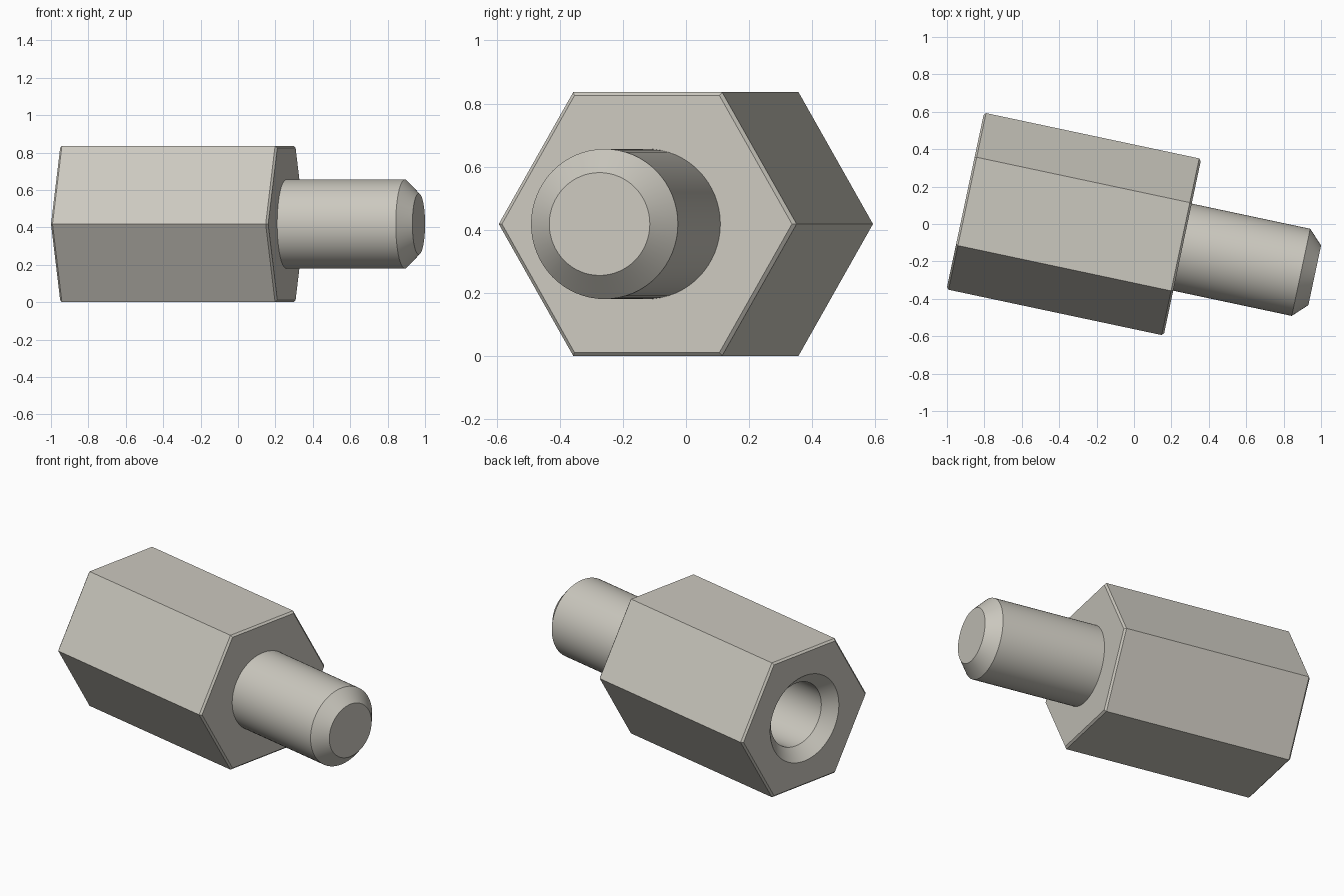
import bpy
import bmesh
import math
from mathutils import Matrix

cube = bpy.data.objects.get("Cube")
if cube:
    bpy.data.objects.remove(cube, do_unlink=True)

# Main dimensions, measured along the axis from the hole end
BODY, TIP = 1.187, 1.91
APOTHEM, EDGE = 0.418, 0.011
STUD_R, STUD_BEVEL = 0.238, 0.075
HOLE_R, SINK_R, SINK, HOLE_DEPTH = 0.195, 0.265, 0.07, 0.72
SEGMENTS = 64
PLACE = Matrix.Translation((-0.902, 0.123, APOTHEM)) @ Matrix.Rotation(math.radians(-12), 4, "Z")

metal = bpy.data.materials.new("warm grey metal")
metal.use_nodes = True
COLOUR = (0.60, 0.58, 0.52, 1)
metal.diffuse_color = COLOUR
metal.node_tree.nodes["Principled BSDF"].inputs["Base Color"].default_value = COLOUR


def ring(bm, x, radius, sides):
    """Closed loop of vertices around the axis, first corner towards +y."""
    angles = [math.tau * i / sides for i in range(sides)]
    return [bm.verts.new((x, radius * math.cos(a), radius * math.sin(a))) for a in angles]


def skin(bm, profile, sides):
    """Join rings of (x, radius) into a tube and return its first and last ring."""
    rings = [ring(bm, x, r, sides) for x, r in profile]
    for a, b in zip(rings, rings[1:]):
        for i in range(sides):
            j = (i + 1) % sides
            bm.faces.new((a[i], a[j], b[j], b[i]))
    return rings[0], rings[-1]


def loop_edges(bm, loop):
    return [bm.edges.get((loop[i - 1], loop[i])) for i in range(len(loop))]


def finish(bm, name):
    bmesh.ops.recalc_face_normals(bm, faces=bm.faces)
    mesh = bpy.data.meshes.new(name)
    bm.to_mesh(mesh)
    bm.free()
    mesh.materials.append(metal)
    obj = bpy.data.objects.new(name, mesh)
    bpy.context.collection.objects.link(obj)
    obj.matrix_world = PLACE
    bpy.ops.object.select_all(action="DESELECT")
    obj.select_set(True)
    bpy.context.view_layer.objects.active = obj
    bpy.ops.object.shade_smooth_by_angle(angle=math.radians(20))


# Hexagonal body with bevelled ends and a countersunk blind hole
bm = bmesh.new()
corner = 1 / math.cos(math.pi / 6)
wide, narrow = APOTHEM * corner, (APOTHEM - EDGE) * corner
near, far = skin(bm, [(0, narrow), (EDGE, wide), (BODY - EDGE, wide), (BODY, narrow)], 6)
bm.faces.new(far)
mouth, bottom = skin(bm, [(0, SINK_R), (SINK, HOLE_R), (HOLE_DEPTH, HOLE_R)], SEGMENTS)
bm.faces.new(bottom)
bmesh.ops.triangle_fill(bm, use_beauty=True, normal=(-1, 0, 0),
                        edges=loop_edges(bm, near) + loop_edges(bm, mouth))
finish(bm, "hex_body")

# Round stud with a bevelled tip, seated slightly into the body
bm = bmesh.new()
base, tip = skin(bm, [(BODY - 0.02, STUD_R), (TIP - STUD_BEVEL, STUD_R),
                      (TIP, STUD_R - STUD_BEVEL)], SEGMENTS)
bm.faces.new(base)
bm.faces.new(tip)
finish(bm, "stud")
